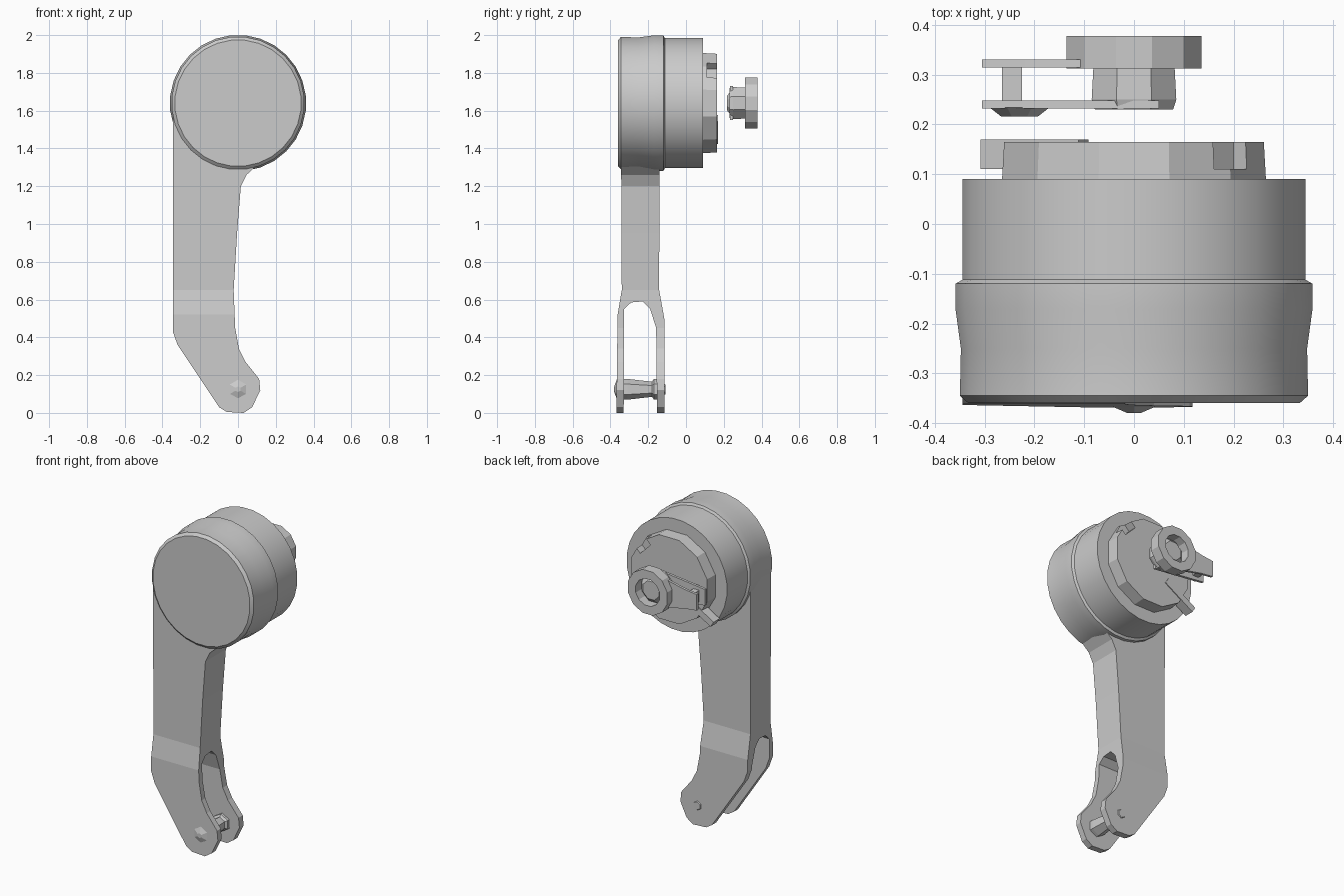
import bpy, bmesh, math
from mathutils import Vector, Matrix

cube = bpy.data.objects.get("Cube")
if cube:
    bpy.data.objects.remove(cube, do_unlink=True)

grey = bpy.data.materials.new("plain_grey")
grey.use_nodes = True
COLOUR = (0.6, 0.6, 0.6, 1)
grey.diffuse_color = COLOUR
grey.node_tree.nodes["Principled BSDF"].inputs["Base Color"].default_value = COLOUR
HEAD_Z = 1.64


def finish(name, bm, smooth=False):
    bmesh.ops.recalc_face_normals(bm, faces=bm.faces)
    mesh = bpy.data.meshes.new(name)
    bm.to_mesh(mesh)
    bm.free()
    mesh.materials.append(grey)
    obj = bpy.data.objects.new(name, mesh)
    bpy.context.collection.objects.link(obj)
    if smooth:
        bpy.ops.object.select_all(action='DESELECT')
        obj.select_set(True)
        bpy.context.view_layer.objects.active = obj
        bpy.ops.object.shade_smooth_by_angle(angle=math.radians(30))
    return obj


def lathe(name, profile, sides, x=0, z=HEAD_Z, smooth=False, closed=False):
    """Turn (radius, y) points about an axis along y."""
    bm = bmesh.new()
    rings = []
    for r, y in profile:
        angles = [math.tau * (i + 0.5) / sides for i in range(sides)]
        rings.append([bm.verts.new((x + r * math.cos(a), y, z + r * math.sin(a))) for a in angles])
    pairs = list(zip(rings, rings[1:]))
    if closed:
        pairs.append((rings[-1], rings[0]))
    else:
        bm.faces.new(rings[0])
        bm.faces.new(rings[-1])
    for a, b in pairs:
        for i in range(sides):
            j = (i + 1) % sides
            bm.faces.new((a[i], a[j], b[j], b[i]))
    return finish(name, bm, smooth)


def extrude(name, points, depth, smooth=False):
    """Extrude a closed outline along a depth vector."""
    bm = bmesh.new()
    face = bm.faces.new([bm.verts.new(p) for p in points])
    out = bmesh.ops.extrude_face_region(bm, geom=[face])
    moved = [v for v in out["geom"] if isinstance(v, bmesh.types.BMVert)]
    bmesh.ops.translate(bm, verts=moved, vec=Vector(depth))
    return finish(name, bm, smooth)


def box(name, centre, size, turn=0):
    bm = bmesh.new()
    bmesh.ops.create_cube(bm, size=1)
    m = Matrix.Translation(centre) @ Matrix.Rotation(turn, 4, 'Y') @ Matrix.Diagonal((*size, 1))
    bmesh.ops.transform(bm, matrix=m, verts=bm.verts)
    return finish(name, bm)


def boolean(target, cutter, operation):
    mod = target.modifiers.new("cut", 'BOOLEAN')
    mod.operation = operation
    mod.solver = 'EXACT'
    mod.object = cutter
    bpy.ops.object.select_all(action='DESELECT')
    target.select_set(True)
    bpy.context.view_layer.objects.active = target
    bpy.ops.object.modifier_apply(modifier=mod.name)
    bpy.data.objects.remove(cutter, do_unlink=True)


# Round head with a slightly bulging front collar
lathe("head_drum", [(0.335, -0.36), (0.352, -0.345), (0.35, -0.25), (0.361, -0.17),
                    (0.361, -0.12), (0.347, -0.112), (0.347, 0.09)], 28, smooth=True)

# Raised step on the back, with a notch in its upper rim and a latch bar
step = lathe("back_step", [(0.275, 0.08), (0.27, 0.165)], 12)
boolean(step, box("notch_cutter", (0.2, 0.15, HEAD_Z + 0.18), (0.1, 0.08, 0.1), math.radians(-45)), 'DIFFERENCE')
box("latch_bar", (-0.2, 0.14, 1.5), (0.23, 0.06, 0.04), math.radians(-31))

# Arm: front outline cut to the forked side outline
front = [(-0.345, 1.64), (-0.345, 0.43), (-0.32, 0.36), (-0.1, 0.03), (-0.06, 0.005),
         (0.03, 0.0), (0.075, 0.03), (0.118, 0.12), (0.112, 0.18), (0.04, 0.27), (0.005, 0.34),
         (-0.015, 0.45), (-0.023, 0.65), (-0.005, 0.95), (0.015, 1.2), (0.045, 1.26),
         (0.11, 1.32), (0.2, 1.64)]
side = [(-0.345, 1.7), (-0.34, 0.65), (-0.362, 0.52), (-0.37, -0.1), (-0.33, -0.1),
        (-0.328, 0.55), (-0.29, 0.585), (-0.23, 0.59), (-0.19, 0.55), (-0.158, 0.45),
        (-0.152, -0.1), (-0.112, -0.1), (-0.115, 0.5), (-0.142, 0.65), (-0.14, 1.7)]
arm = extrude("forked_arm", [(x, -0.5, z) for x, z in front], (0, 0.5, 0))
boolean(arm, extrude("side_cutter", [(-0.5, y, z) for y, z in side], (1, 0, 0)), 'INTERSECT')

# Pin across the fork, with a pointed front end and a collar
lathe("fork_pin", [(0.015, -0.38), (0.055, -0.365), (0.055, -0.31), (0.04, -0.18),
                   (0.055, -0.17), (0.055, -0.15), (0.025, -0.108)], 6, z=0.125)

# Detached coupling behind the head
lathe("coupling_ring", [(0.14, 0.312), (0.14, 0.378), (0.085, 0.378), (0.085, 0.312)], 12, closed=True)
lathe("coupling_core", [(0.085, 0.23), (0.092, 0.25), (0.088, 0.32), (0.06, 0.345)], 8)
for name, y, inner in (("near_plate", 0.24, 0.05), ("far_plate", 0.322, -0.08)):
    outline = [(-0.305, -0.05), (-0.22, -0.06), (inner, -0.09), (inner, 0.09), (-0.22, 0.06), (-0.305, 0.05)]
    extrude(name, [(x, y - 0.008, HEAD_Z + z) for x, z in outline], (0, 0.016, 0))
box("plate_post", (-0.245, 0.28, HEAD_Z), (0.04, 0.08, 0.07))
lathe("post_foot", [(0.04, 0.216), (0.065, 0.234)], 8, x=-0.23)
